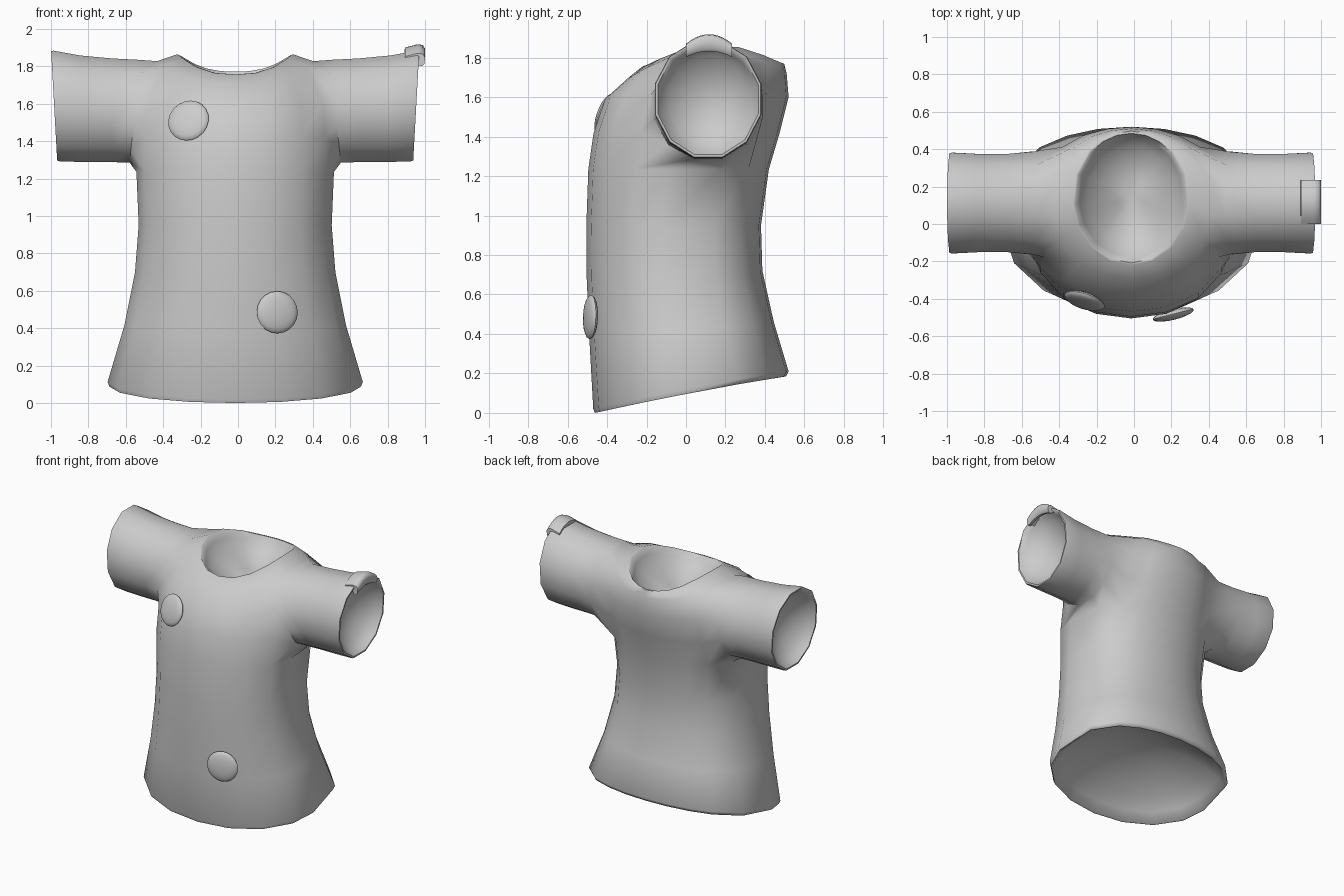
import bpy, bmesh, math
from mathutils import Vector

if "Cube" in bpy.data.objects:
    bpy.data.objects.remove(bpy.data.objects["Cube"])

CX = -0.015  # middle of the garment
cloth = bpy.data.materials.new("grey cloth")
cloth.diffuse_color = (0.6, 0.6, 0.6, 1)
cloth.use_nodes = True
cloth.node_tree.nodes["Principled BSDF"].inputs["Base Color"].default_value = cloth.diffuse_color


def finish(name, bm, angle):
    bmesh.ops.recalc_face_normals(bm, faces=bm.faces)
    me = bpy.data.meshes.new(name)
    bm.to_mesh(me)
    bm.free()
    me.materials.append(cloth)
    ob = bpy.data.objects.new(name, me)
    bpy.context.collection.objects.link(ob)
    bpy.ops.object.select_all(action='DESELECT')
    ob.select_set(True)
    bpy.context.view_layer.objects.active = ob
    bpy.ops.object.shade_smooth_by_angle(angle=math.radians(angle))
    return ob


def bridge(bm, a, b):
    for j in range(len(a)):
        i = (j + 1) % len(a)
        bm.faces.new((a[j], a[i], b[i], b[j]))


def hollow(bm, ring, inward, depth):
    """Thin rim and a rounded hollow closing an opening."""
    mid = sum((v.co for v in ring), Vector()) / len(ring)
    inward = Vector(inward)
    rim = [v.co + (mid - v.co).normalized() * 0.012 for v in ring]
    prev = ring
    for s in (1, 0.92, 0.78, 0.55, 0.28):
        drop = inward * depth * (1 - s * s) ** 0.75
        new = [bm.verts.new(mid + (p - mid) * s + drop) for p in rim]
        bridge(bm, prev, new)
        prev = new
    tip = bm.verts.new(mid + inward * depth)
    for j in range(len(prev)):
        bm.faces.new((prev[j], prev[(j + 1) % len(prev)], tip))


# Shirt body: rings from hem to neck
# (z front, z side, z back, y front, y back, half width, front fullness, back fullness)
ROWS = [
    (0.00, 0.10, 0.185, -0.462, 0.507, 0.675, 0.83, 0.7),
    (0.02, 0.125, 0.21, -0.47, 0.52, 0.685, 0.83, 0.7),
    (0.38, 0.42, 0.46, -0.49, 0.445, 0.595, 0.83, 0.7),
    (0.68, 0.70, 0.72, -0.503, 0.387, 0.538, 0.83, 0.7),
    (0.95, 0.95, 0.95, -0.505, 0.38, 0.518, 0.83, 0.7),
    (1.235, 1.235, 1.235, -0.495, 0.42, 0.53, 0.8, 0.7),
    (1.42, 1.42, 1.42, -0.468, 0.475, 0.53, 0.77, 0.72),
    (1.59, 1.62, 1.60, -0.41, 0.52, 0.51, 0.77, 0.72),
    (1.70, 1.83, 1.72, -0.29, 0.51, 0.42, 0.8, 0.77),
    (1.755, 1.865, 1.77, -0.22, 0.497, 0.313, 0.95, 0.95),
]
half = [0, 21, 43, 66, 85, 110, 134, 150, 165, 180]  # front to back
ANGLES = half + [360 - a for a in half[-2:0:-1]]
N = len(ANGLES)
bm = bmesh.new()
grid = []
for zf, zs, zb, yf, yb, hw, fullf, fullb in ROWS:
    ring = []
    for a in ANGLES:
        s, k = math.sin(math.radians(a)), math.cos(math.radians(a))
        k = math.copysign(abs(k) ** (fullf if k > 0 else fullb), k)
        mid = (zf + zb) / 2
        z = mid - (zb - zf) / 2 * k + (zs - mid) * abs(s) ** 2.5
        ring.append(bm.verts.new((CX + hw * s, (yf + yb) / 2 - (yb - yf) / 2 * k, z)))
    grid.append(ring)

for r in range(len(ROWS) - 1):
    for c in range(N):
        if 5 <= r <= 7 and (3 <= c <= 5 or 12 <= c <= 14):
            continue  # armholes
        d = (c + 1) % N
        bm.faces.new((grid[r][c], grid[r][d], grid[r + 1][d], grid[r + 1][c]))

# Sleeves: 12-sided rings growing out of each armhole (x, lean, y mid, z mid, y radius, z radius)
SLEEVE = [
    (0.535, -0.11, 0.112, 1.56, 0.284, 0.284),
    (0.66, 0.0, 0.112, 1.565, 0.272, 0.287),
    (0.82, 0.03, 0.112, 1.573, 0.272, 0.295),
    (0.955, 0.055, 0.112, 1.588, 0.279, 0.306),
    (0.968, 0.055, 0.112, 1.589, 0.275, 0.303),
]
hole = ([(5, c) for c in (3, 4, 5)] + [(r, 6) for r in (5, 6, 7)]
        + [(8, c) for c in (6, 5, 4)] + [(r, 3) for r in (8, 7, 6)])
for side in (1, -1):
    prev = [grid[r][c if side == 1 else N - c] for r, c in hole]
    for x, lean, cy, cz, ry, rz in SLEEVE:
        ring = []
        for j in range(12):
            t = math.radians(225 + 30 * j)
            dz = rz * math.sin(t)
            ring.append(bm.verts.new((CX + side * (x + lean * dz), cy + ry * math.cos(t), cz + dz)))
        bridge(bm, prev, ring)
        prev = ring
    hollow(bm, prev, (-side, 0, 0), 0.16)
hollow(bm, grid[0], (0, 0, 1), 0.25)
hollow(bm, grid[-1], (0, 0, -1), 0.19)
finish("shirt", bm, 60)


# Round domed buttons on the front
def button(name, loc, normal):
    bm = bmesh.new()
    bmesh.ops.create_uvsphere(bm, u_segments=20, v_segments=10, radius=1)
    for v in bm.verts:
        v.co = Vector((v.co.x * 0.113, v.co.y * 0.113, v.co.z * 0.028))
    ob = finish(name, bm, 60)
    ob.location = loc
    ob.rotation_euler = Vector(normal).to_track_quat('Z', 'Y').to_euler()


button("chest_button", (-0.265, -0.41, 1.51), (-0.28, -0.88, 0.32))
button("lower_button", (0.21, -0.484, 0.485), (0.24, -0.97, 0.03))

# Arched clip hooked over one cuff
PROFILE = [(0.89, 1.865), (0.892, 1.9), (0.96, 1.918), (0.988, 1.914), (1.0, 1.895),
           (0.997, 1.845), (0.985, 1.832), (0.965, 1.835), (0.962, 1.865)]
bm = bmesh.new()
rings = []
STEPS = 10
for i in range(STEPS + 1):
    u = 2 * i / STEPS - 1
    rings.append([bm.verts.new((x, 0.117 + 0.117 * u, z - (0.048 if z > 1.85 else 0.03) * u * u))
                  for x, z in PROFILE])
for a, b in zip(rings, rings[1:]):
    bridge(bm, a, b)
bm.faces.new(rings[0])
bm.faces.new(rings[-1])
finish("cuff_clip", bm, 50)
